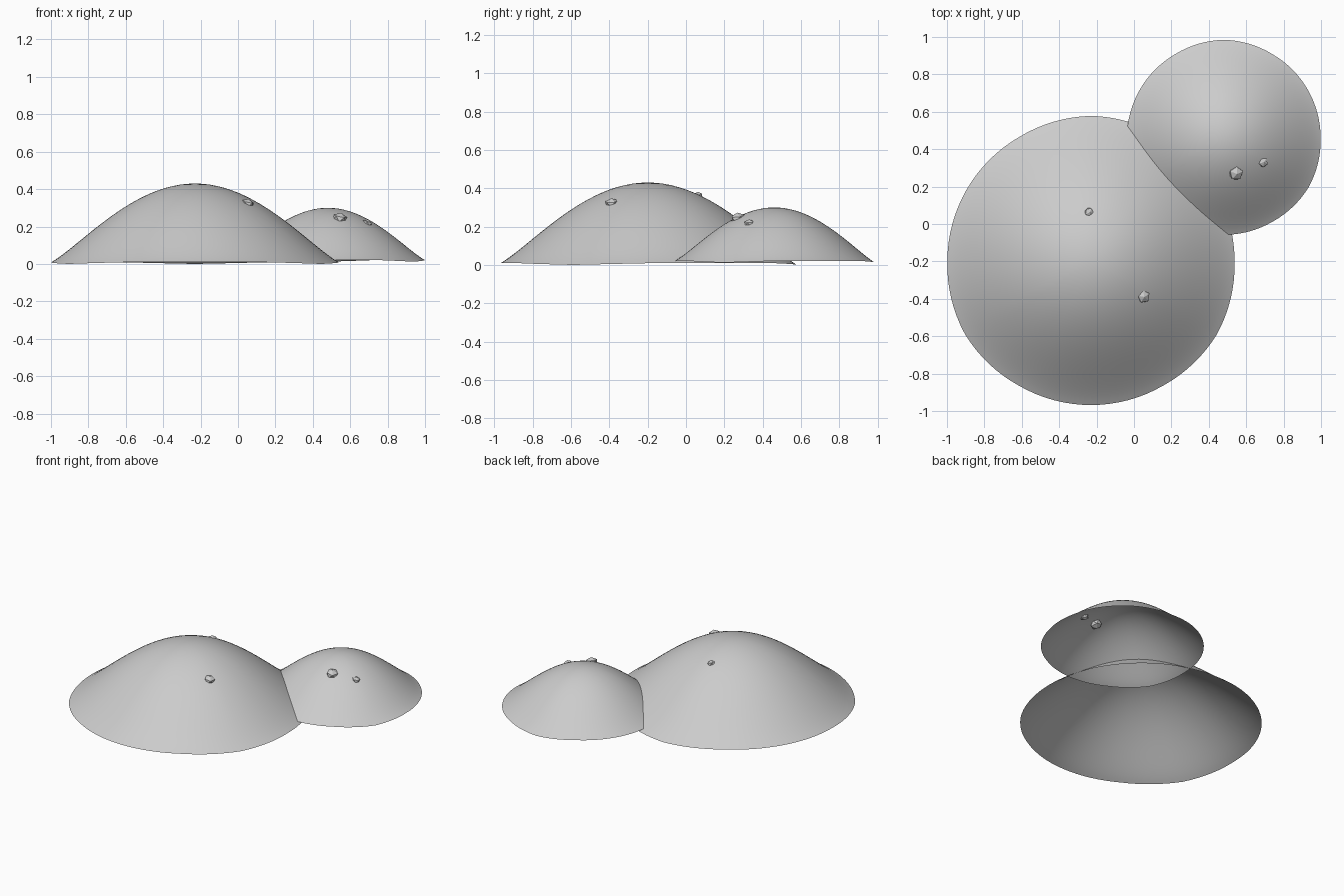
import bpy, bmesh, math
from mathutils import Vector

if "Cube" in bpy.data.objects:
    bpy.data.objects.remove(bpy.data.objects["Cube"])

SEG, RINGS = 96, 24


def bezier(p, t):
    s = 1 - t
    return sum((Vector(q) * w for q, w in zip(
        p, (s**3, 3*s*s*t, 3*s*t*t, t**3))), Vector((0, 0)))


# Open bell-shaped shell, rim swelling and dipping slightly at three corners
def mound(name, x, y, radius, top, base):
    h = top - base
    prof = [bezier([(0, top), (.43*radius, top),
                    (.78*radius, base + .24*h), (radius, base)], i / RINGS)
            for i in range(RINGS + 1)]
    bm = bmesh.new()
    apex = bm.verts.new((x, y, top))
    prev = None
    for i in range(1, RINGS + 1):
        r, z = prof[i]
        ring = []
        for k in range(SEG):
            a = 2 * math.pi * k / SEG
            off = abs((math.degrees(a) - 90 + 60) % 120 - 60)
            corner = max(0, 1 - off / 30)
            rr = r * (1 + .013 * corner)
            zz = z - .009 * corner * (i / RINGS)**3
            ring.append(bm.verts.new((x + rr*math.cos(a), y + rr*math.sin(a), zz)))
        for k in range(SEG):
            n = (k + 1) % SEG
            if prev:
                bm.faces.new((prev[k], ring[k], ring[n], prev[n]))
            else:
                bm.faces.new((apex, ring[k], ring[n]))
        prev = ring
    for f in bm.faces:
        f.smooth = True
    me = bpy.data.meshes.new(name)
    bm.to_mesh(me)
    bm.free()
    bpy.context.collection.objects.link(bpy.data.objects.new(name, me))


mound("large_mound", -.23, -.2, .768, .43, .009)
mound("small_mound", .48, .46, .518, .30, .021)

# Faceted stones half sunk in the slopes
for i, (loc, r, rot) in enumerate([
        ((.05, -.387, .32), .038, .5),
        ((-.24, .062, .362), .027, 1.1),
        ((.545, .272, .243), .041, .3),
        ((.69, .33, .217), .028, .9)]):
    bpy.ops.mesh.primitive_ico_sphere_add(
        subdivisions=1, radius=r, location=loc, rotation=(.2, .15, rot))
    stone = bpy.context.object
    stone.name = f"stone_{i + 1}"
    stone.scale.z = .75
